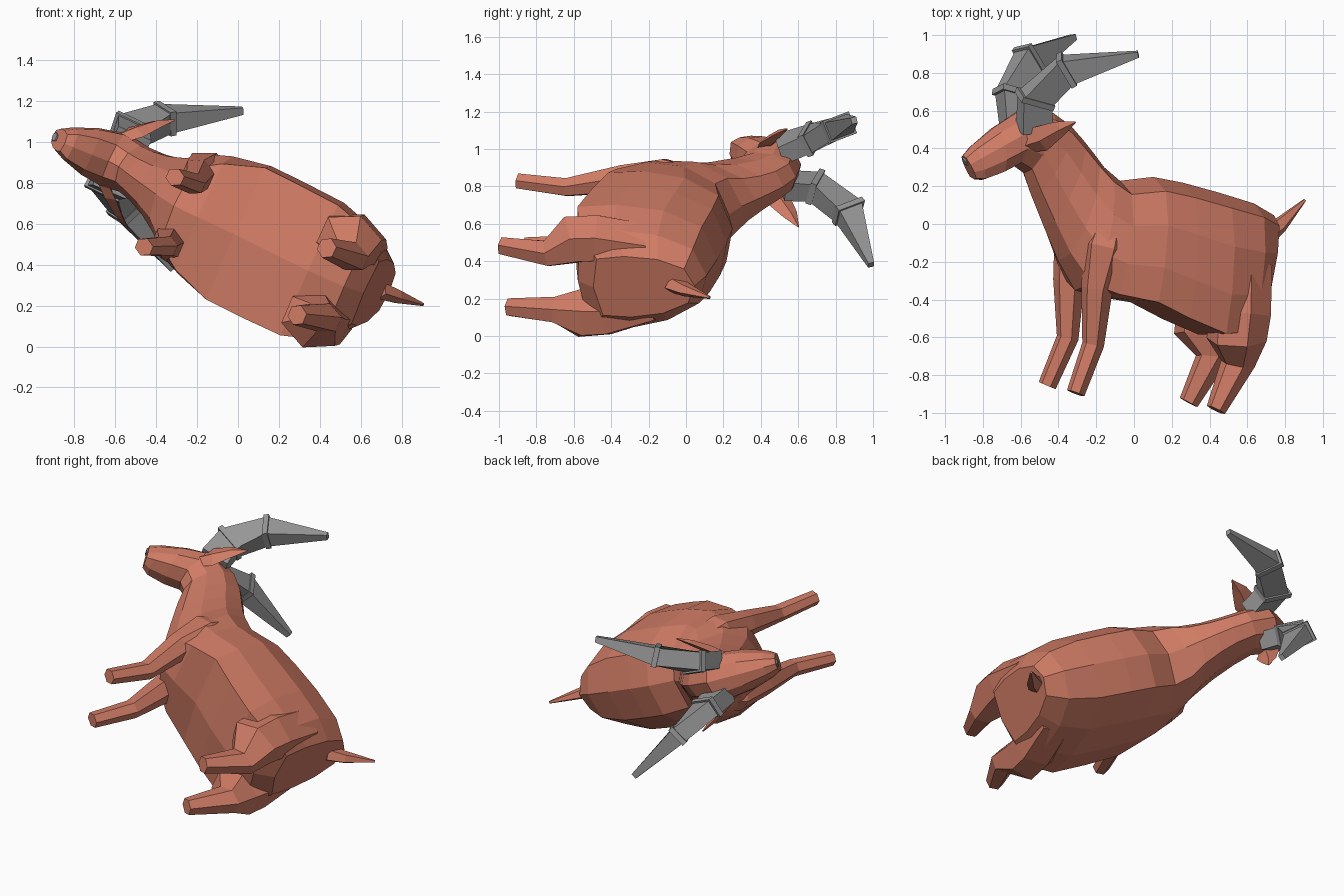
import bpy, bmesh, math
from mathutils import Vector, Matrix

if "Cube" in bpy.data.objects:
    bpy.data.objects.remove(bpy.data.objects["Cube"])

# Local frame of the animal: x forward, y left, z up; tilted as a whole into the world
FWD = Vector((-0.904, 0.108, 0.412)).normalized()
LEFT = Vector((0.404, -0.107, 0.908))
LEFT = (LEFT - FWD * LEFT.dot(FWD)).normalized()
UP = FWD.cross(LEFT)
FRAME = Matrix((FWD, LEFT, UP)).transposed().to_4x4()
FRAME.translation = LEFT * 0.537


def material(name, rgb):
    m = bpy.data.materials.new(name)
    m.diffuse_color = (*rgb, 1)
    m.use_nodes = True
    m.node_tree.nodes["Principled BSDF"].inputs["Base Color"].default_value = m.diffuse_color
    return m


COAT = material("terracotta coat", (0.63, 0.20, 0.13))
HORN = material("grey horn", (0.31, 0.31, 0.31))


def loft(name, rings, mat, mirror=False):
    """Skin a list of equal-sized rings, capped at both ends."""
    bm = bmesh.new()
    vs = [[bm.verts.new(p) for p in ring] for ring in rings]
    n = len(vs[0])
    for r0, r1 in zip(vs, vs[1:]):
        for k in range(n):
            bm.faces.new((r0[k], r0[(k + 1) % n], r1[(k + 1) % n], r1[k]))
    bm.faces.new(vs[0])
    bm.faces.new(vs[-1])
    bmesh.ops.recalc_face_normals(bm, faces=bm.faces)
    me = bpy.data.meshes.new(name)
    bm.to_mesh(me)
    bm.free()
    me.materials.append(mat)
    ob = bpy.data.objects.new(name, me)
    bpy.context.collection.objects.link(ob)
    ob.matrix_world = FRAME
    if mirror:
        mod = ob.modifiers.new("mirror", 'MIRROR')
        mod.use_axis = (False, True, False)
        mod.use_mirror_merge = False
    return ob


def ring(c, t, r1, r2, sides, phase=0.0):
    """Ring around direction t: r1 lies in the side profile, r2 across it."""
    u = t.cross(Vector((0, 1, 0))).normalized()
    v = t.cross(u).normalized()
    ang = [2 * math.pi * (k + phase) / sides for k in range(sides)]
    return [c + u * r1 * math.cos(a) + v * r2 * math.sin(a) for a in ang]


def tube(path, sides, phase=0.0):
    """Rings along a path of (x, y, z, r1, r2)."""
    pts = [Vector(p[:3]) for p in path]
    out = []
    for i, p in enumerate(path):
        before = (pts[i] - pts[i - 1]).normalized() if i else Vector()
        after = (pts[i + 1] - pts[i]).normalized() if i + 1 < len(pts) else Vector()
        out.append(ring(pts[i], (before + after).normalized(), p[3], p[4], sides, phase))
    return out


# Half cross-sections, top to bottom, as (across, along): round and wide-bellied
ROUND = [(0, 1), (.59, .81), (.95, .31), (.95, -.31), (.59, -.81), (0, -1)]
BELLY = [(0, 1), (.55, .84), (.86, .34), (1, -.3), (1, -.84), (0, -.95)]

# Body, neck and head: (top x, top z, bottom x, bottom z, half width, belly blend)
SECTIONS = [
    (-.555, .165, -.50, -.40, .18, .8), (-.43, .215, -.41, -.50, .29, 1),
    (-.22, .25, -.22, -.53, .35, 1), (0, .28, 0, -.47, .355, 1),
    (.174, .291, .20, -.40, .355, 1), (.36, .25, .40, -.385, .325, .7),
    (.46, .31, .53, -.36, .285, .3), (.53, .375, .65, -.21, .21, 0),
    (.61, .446, .76, -.04, .165, 0), (.69, .51, .86, .12, .14, 0),
    (.80, .565, .92, .23, .13, 0), (.97, .575, .98, .26, .145, 0),
    (1.12, .46, 1.06, .21, .125, .2), (1.24, .345, 1.155, .165, .083, .5),
    (1.285, .285, 1.20, .165, .055, .5),
]
body = []
for tx, tz, bx, bz, w, q in SECTIONS:
    top, bot = Vector((tx, 0, tz)), Vector((bx, 0, bz))
    mid, half = (top + bot) / 2, (top - bot) / 2
    pts = [(a + (c - a) * q, b + (d - b) * q) for (a, b), (c, d) in zip(ROUND, BELLY)]
    pts += [(-s, h) for s, h in pts[4:0:-1]]
    body.append([mid + half * h + Vector((0, w * s, 0)) for s, h in pts])
loft("body_neck_head", body, COAT)

# Legs
loft("front_legs", tube([(.44, .16, .10, .09, .08), (.47, .195, -.10, .13, .10),
                         (.487, .185, -.32, .085, .08), (.455, .168, -.62, .06, .053),
                         (.524, .188, -.885, .05, .045)], 6, .5), COAT, True)
loft("hind_legs", tube([(-.34, .16, -.10, .17, .12), (-.345, .215, -.36, .17, .135),
                        (-.345, .215, -.50, .165, .14), (-.395, .165, -.63, .095, .075),
                        (-.30, .18, -.885, .053, .052)], 6, .5), COAT, True)

# Ears and tail
loft("ears", tube([(1.0, .09, .38, .045, .03), (.93, .17, .43, .075, .025),
                   (.86, .24, .50, .045, .018), (.795, .288, .548, .004, .004)],
                  4), COAT, True)
loft("tail", tube([(-.52, 0, .05, .06, .045), (-.60, 0, .12, .045, .035),
                   (-.72, 0, .265, .008, .008)], 5), COAT)

# Horns: tapered four-sided segments with a collar at each bend
BASE, BEND1, BEND2, TIP = (Vector(p) for p in (
    (.94, .105, .47), (.98, .141, .635), (.87, .246, .815), (.552, .425, .953)))
loft("horns", tube([(*BASE, .125, .075), (*BEND1, .12, .075),
                    (*BEND2, .105, .075), (*TIP, .022, .025)], 4, .5), HORN, True)
for name, c, a, b, r1, r2 in (("lower_collars", BEND1, BASE, BEND2, .135, .09),
                              ("upper_collars", BEND2, BEND1, TIP, .12, .088)):
    t = ((c - a).normalized() + (b - c).normalized()).normalized()
    loft(name, [ring(c + t * d, t, r1, r2, 4, .5) for d in (-.016, .016)], HORN, True)

# Nose pad: thin plate on the muzzle tip
n = (body[-1][0] - body[-1][5]).cross(Vector((0, 1, 0))).normalized()
n = n if n.x > 0 else -n
nose_c = body[-1][0].lerp(body[-1][5], .25)
loft("nose_pad", [ring(nose_c + n * d, n, .024, .024, 5) for d in (0, .008)], HORN)
